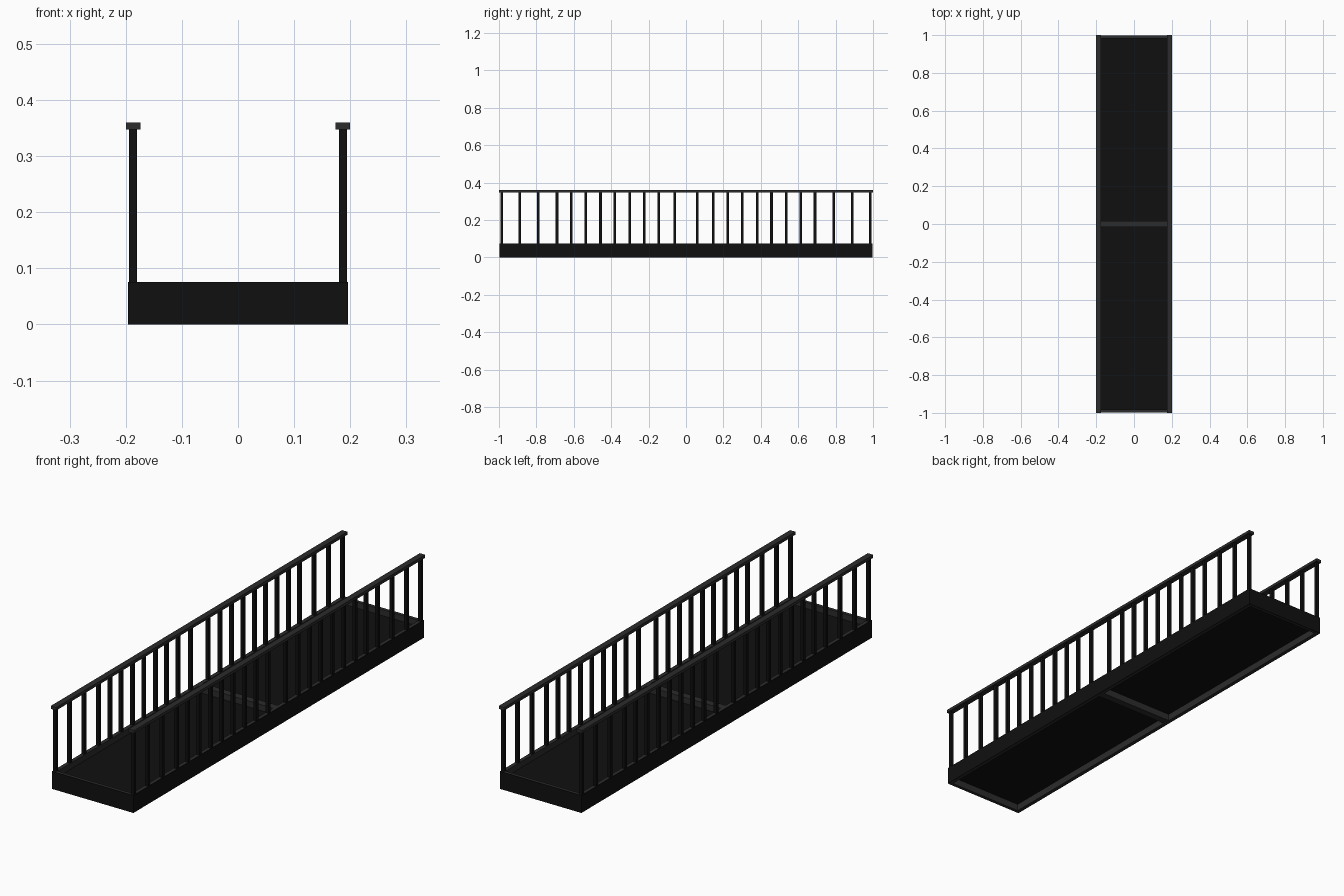
import bpy

if "Cube" in bpy.data.objects:
    bpy.data.objects.remove(bpy.data.objects["Cube"])


def material(name, v):
    m = bpy.data.materials.new(name)
    m.diffuse_color = (v, v, v, 1)
    m.use_nodes = True
    m.node_tree.nodes["Principled BSDF"].inputs["Base Color"].default_value = m.diffuse_color
    return m


DARK = material("dark_metal", 0.005)
LIGHT = material("lighter_metal", 0.025)


def box(name, x, y, z, mat):
    """Box from (min, max) ranges on each axis."""
    bpy.ops.mesh.primitive_cube_add(size=1, location=[(a + b) / 2 for a, b in (x, y, z)])
    ob = bpy.context.object
    ob.name = name
    ob.scale = [b - a for a, b in (x, y, z)]
    bpy.ops.object.transform_apply(location=False, rotation=False, scale=True)
    ob.data.materials.append(mat)
    return ob


W, L, H = 0.196, 0.998, 0.076      # half width, half length, base height
SKIN = 0.003                       # dark outer cladding thickness
RIM = 0.017                        # rim thickness including cladding

# baluster spacing along one half, mirrored to the other
post_y = [0.06, 0.145, 0.223, 0.30, 0.38, 0.457, 0.535, 0.613, 0.69, 0.79, 0.889, 0.985]

for s, side in ((-1, "left"), (1, "right")):
    def across(a, b):
        return tuple(sorted((s * a, s * b)))

    # long side of the base: lighter beam with dark cladding
    box(side + "_side_beam", across(W - RIM, W - SKIN), (-L + SKIN, L - SKIN), (0, H), LIGHT)
    box(side + "_side_cladding", across(W - SKIN, W), (-L, L), (0, H), DARK)

    # handrail
    box(side + "_handrail", across(0.174, 0.2), (-1, 1), (0.347, 0.36), LIGHT)

    # balusters
    for y in [-v for v in reversed(post_y)] + post_y:
        box(side + "_baluster", across(0.18, 0.194), (y - 0.007, y + 0.007), (H, 0.347), DARK)

for s, end in ((-1, "front"), (1, "back")):
    def along(a, b):
        return tuple(sorted((s * a, s * b)))

    # short end of the base
    box(end + "_end_beam", (-W + RIM, W - RIM), along(L - RIM + 0.002, L - SKIN), (0, H), LIGHT)
    box(end + "_end_cladding", (-W + SKIN, W - SKIN), along(L - SKIN, L), (0, H), DARK)

    # recessed deck panel
    box(end + "_deck_panel", (-W + RIM, W - RIM), along(0.016, L - RIM + 0.002), (0.03, 0.05), DARK)

# cross beam between the two deck panels
box("middle_cross_beam", (-W + RIM, W - RIM), (-0.016, 0.016), (0, H), LIGHT)
